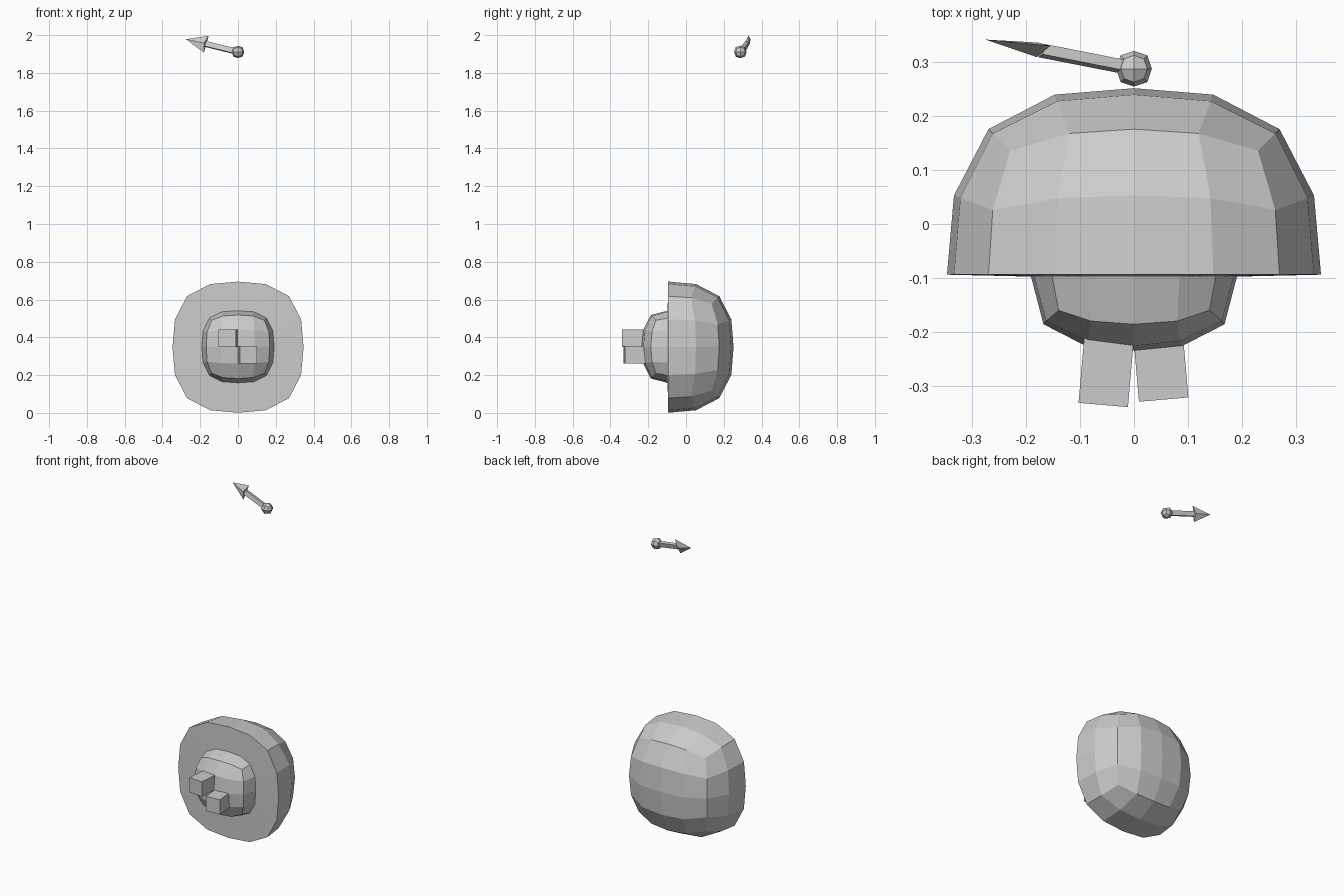
import bpy, bmesh, math
from mathutils import Matrix, Vector

if "Cube" in bpy.data.objects:
    bpy.data.objects.remove(bpy.data.objects["Cube"], do_unlink=True)

grey = bpy.data.materials.new("plain grey")
grey.use_nodes = True
GREY = (0.6, 0.6, 0.6, 1.0)
grey.diffuse_color = GREY
grey.node_tree.nodes["Principled BSDF"].inputs["Base Color"].default_value = GREY


def finish(name, bm):
    bmesh.ops.recalc_face_normals(bm, faces=bm.faces)
    mesh = bpy.data.meshes.new(name)
    bm.to_mesh(mesh)
    bm.free()
    mesh.materials.append(grey)
    obj = bpy.data.objects.new(name, mesh)
    bpy.context.collection.objects.link(obj)
    return obj


def place(table, u, v, y0, z0, side):
    """Look up a symmetric grid point: (long offset, short offset, depth)."""
    a, b, depth = table[max(abs(u), abs(v)), min(abs(u), abs(v))]
    x, z = (a, b) if abs(u) >= abs(v) else (b, a)
    return (math.copysign(x, u), y0 + side * depth, z0 + math.copysign(z, v))


def dome(name, y0, z0, side, cap, rings, middle):
    """Rounded-cube half: a 4 x 4 end cap, rings behind it, and a closing fan."""
    bm = bmesh.new()
    steps = [-1, -0.5, 0, 0.5, 1]
    grid = {(u, v): bm.verts.new(place(cap, u, v, y0, z0, side))
            for u in steps for v in steps}
    for i in range(4):
        for j in range(4):
            u, u2, v, v2 = steps[i], steps[i + 1], steps[j], steps[j + 1]
            bm.faces.new([grid[u, v], grid[u2, v], grid[u2, v2], grid[u, v2]])
    edge = ([(u, -1) for u in steps[:-1]] + [(1, v) for v in steps[:-1]]
            + [(-u, 1) for u in steps[:-1]] + [(-1, -v) for v in steps[:-1]])
    last = [grid[k] for k in edge]
    for ring in rings:
        new = [bm.verts.new(place(ring, u, v, y0, z0, side)) for u, v in edge]
        for i in range(16):
            j = (i + 1) % 16
            bm.faces.new([last[i], last[j], new[j], new[i]])
        last = new
    centre = bm.verts.new((0, middle, z0))
    for i in range(16):
        bm.faces.new([last[i], last[(i + 1) % 16], centre])
    return finish(name, bm)


def box(name, size, matrix):
    bm = bmesh.new()
    bmesh.ops.create_cube(bm, size=1, matrix=matrix @ Matrix.Diagonal((*size, 1)))
    return finish(name, bm)


# Large rounded body, flat at the front
dome("body", -0.094, 0.348, 1,
     {(0, 0): (0, 0, .346), (.5, 0): (.147, 0, .334), (.5, .5): (.142, .142, .322),
      (1, 0): (.27, 0, .27), (1, .5): (.262, .12, .262), (1, 1): (.23, .23, .23)},
     [{(1, 0): (.334, 0, .147), (1, .5): (.322, .142, .142), (1, 1): (.262, .262, .12)},
      {(1, 0): (.347, 0, 0), (1, .5): (.334, .147, 0), (1, 1): (.27, .27, 0)}], -0.102)

# Small rounded muzzle
dome("muzzle", 0, 0.35, -1,
     {(0, 0): (0, 0, .235), (.5, 0): (.09, 0, .226), (.5, .5): (.086, .086, .217),
      (1, 0): (.168, 0, .186), (1, .5): (.163, .08, .18), (1, 1): (.14, .14, .16)},
     [{(1, 0): (.193, 0, .09), (1, .5): (.187, .085, .09), (1, 1): (.153, .153, .09)}], -0.09)

# Two staggered block teeth, each turned slightly outward
for name, x, y, z, turn in (("right_tooth", -.051, -.266, .395, -5),
                            ("left_tooth", .049, -.256, .307, 5)):
    box(name, (.092, .14, .092),
        Matrix.Translation((x, y, z)) @ Matrix.Rotation(math.radians(turn), 4, 'Z'))

# Floating pivot ball: a cube smoothed once
ball = box("pivot_ball", (.066, .066, .066), Matrix.Translation((0, .288, 1.911)))
smooth = ball.modifiers.new("round", 'SUBSURF')
smooth.levels = smooth.render_levels = 1
smooth.use_limit_surface = False

# Arrow frame: x along the arrow, z across the head
start = Vector((0, .288, 1.911))
along = (Vector((-.275, .342, 1.978)) - start).normalized()
across = Vector((0, .25, 1))
across = (across - along * across.dot(along)).normalized()
frame = Matrix((along, across.cross(along), across)).transposed().to_4x4()
frame.translation = start

# Arrow shaft
box("arrow_shaft", (.18, .02, .028), frame @ Matrix.Translation((.09, 0, 0)))

# Arrow head: flattened four-sided point with swept barbs
bm = bmesh.new()
tip, top, bottom, left, right = [bm.verts.new(frame @ Vector(p)) for p in (
    (.289, 0, 0), (.176, 0, .047), (.176, 0, -.047), (.187, .014, 0), (.187, -.014, 0))]
for s in (left, right):
    bm.faces.new([tip, top, s])
    bm.faces.new([tip, s, bottom])
bm.faces.new([top, left, bottom, right])
finish("arrow_head", bm)
